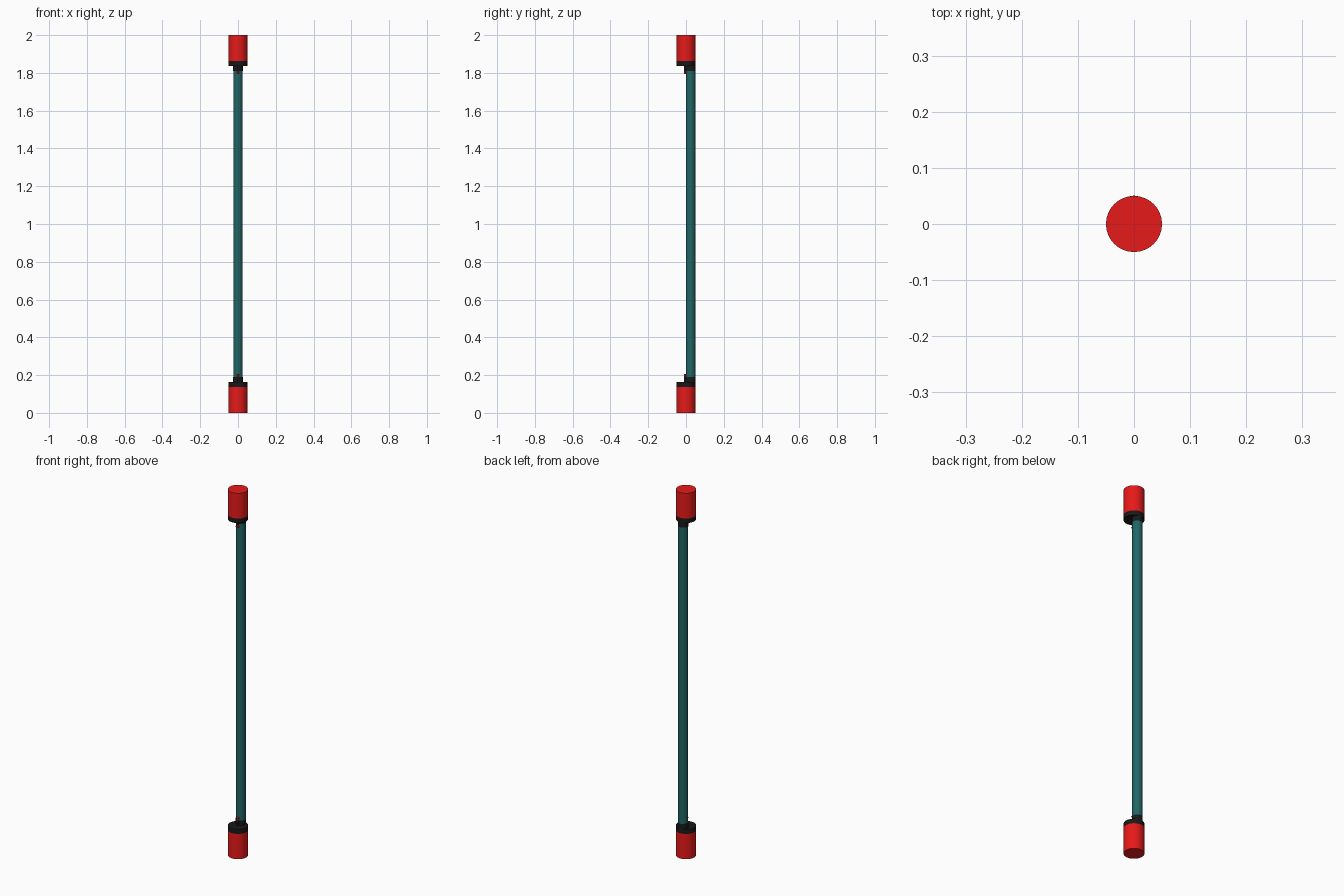
import bpy
import math

if "Cube" in bpy.data.objects:
    bpy.data.objects.remove(bpy.data.objects["Cube"])


def material(name, color):
    m = bpy.data.materials.new(name)
    m.diffuse_color = color
    m.use_nodes = True
    m.node_tree.nodes["Principled BSDF"].inputs["Base Color"].default_value = m.diffuse_color
    return m


RED = material("red", (0.8, 0.01, 0.01, 1))
BLACK = material("black", (0.01, 0.01, 0.01, 1))
TEAL = material("teal", (0.015, 0.13, 0.13, 1))


def cylinder(name, radius, y, z0, z1, mat, sides=32):
    z0, z1 = min(z0, z1), max(z0, z1)
    bpy.ops.mesh.primitive_cylinder_add(vertices=sides, radius=radius, depth=z1 - z0,
                                        location=(0, y, (z0 + z1) / 2))
    ob = bpy.context.object
    ob.name = name
    ob.data.materials.append(mat)
    bpy.ops.object.shade_smooth_by_angle(angle=math.radians(40))
    return ob


def box(name, size, loc, mat):
    bpy.ops.mesh.primitive_cube_add(size=1, location=loc)
    ob = bpy.context.object
    ob.name = name
    ob.scale = size
    ob.data.materials.append(mat)


# Long tube, set toward the back edge of the caps
cylinder("tube", 0.025, 0.025, 0.187, 1.813, TEAL)

# Matching end fittings, mirrored about z = 1
for end, z in (("bottom", lambda h: h), ("top", lambda h: 2 - h)):
    cylinder(end + "_cap", 0.05, 0, z(0), z(0.138), RED)
    cylinder(end + "_collar", 0.05, 0, z(0.138), z(0.163), BLACK)
    cylinder(end + "_socket", 0.0255, 0.025, z(0.163), z(0.19), BLACK)
    # Small indicator pin in front of the socket
    box(end + "_pin_base", (0.012, 0.012, 0.027), (0, -0.004, z(0.1765)), BLACK)
    cylinder(end + "_pin", 0.005, -0.005, z(0.163), z(0.203), RED, 12)
    box(end + "_pin_tip", (0.016, 0.012, 0.004), (0, -0.005, z(0.204)), RED)
